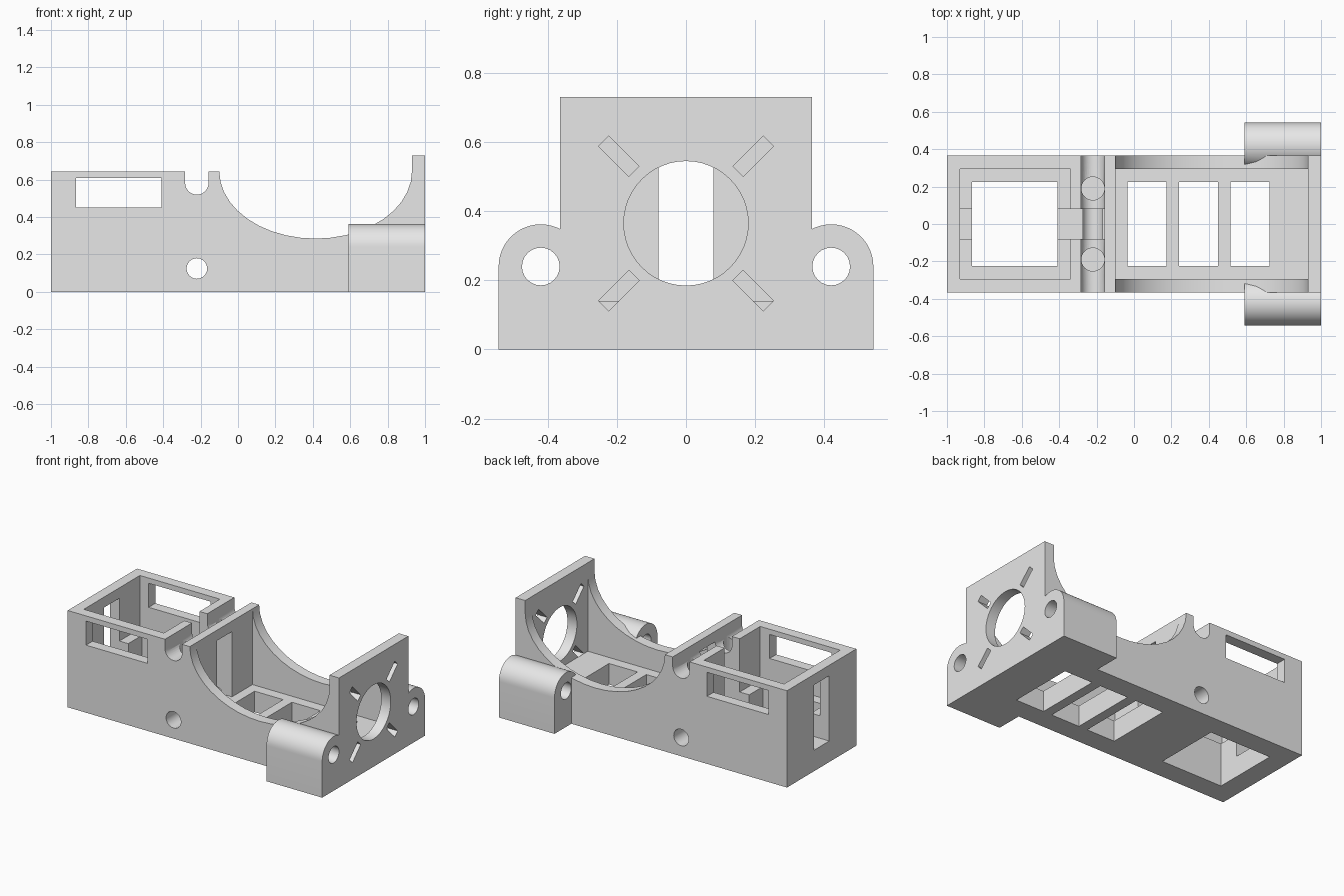
import bpy, bmesh
from math import sin, cos, pi, radians
from mathutils import Matrix, Vector

cube = bpy.data.objects.get("Cube")
if cube:
    bpy.data.objects.remove(cube, do_unlink=True)

grey = bpy.data.materials.new("plain grey")
grey.use_nodes = True
COLOUR = (0.8, 0.8, 0.8, 1)
grey.diffuse_color = COLOUR
grey.node_tree.nodes["Principled BSDF"].inputs["Base Color"].default_value = COLOUR


def arc(cx, cy, rx, ry, start, end, steps):
    angles = [radians(start + (end - start) * i / steps) for i in range(steps + 1)]
    return [(cx + rx * cos(a), cy + ry * sin(a)) for a in angles]


def prism(name, points, axis, low, high):
    """Extrude a 2D outline along an axis; the other two axes hold the outline."""
    place = {"x": lambda u, v, d: (d, u, v),
             "y": lambda u, v, d: (u, d, v),
             "z": lambda u, v, d: (u, v, d)}[axis]
    bm = bmesh.new()
    base = bm.faces.new([bm.verts.new(place(u, v, low)) for u, v in points])
    grown = bmesh.ops.extrude_face_region(bm, geom=[base])["geom"]
    shift = Vector(place(0, 0, high - low))
    bmesh.ops.translate(bm, vec=shift,
                        verts=[g for g in grown if isinstance(g, bmesh.types.BMVert)])
    bmesh.ops.recalc_face_normals(bm, faces=bm.faces)
    mesh = bpy.data.meshes.new(name)
    bm.to_mesh(mesh)
    bm.free()
    mesh.materials.append(grey)
    obj = bpy.data.objects.new(name, mesh)
    bpy.context.collection.objects.link(obj)
    return obj


def block(name, x0, x1, y0, y1, z0, z1):
    return prism(name, [(x0, y0), (x1, y0), (x1, y1), (x0, y1)], "z", z0, z1)


def rod(name, cu, cv, r, axis, low, high, steps=32):
    return prism(name, arc(cu, cv, r, r, 0, 360, steps)[:-1], axis, low, high)


def combine(target, other, operation):
    mod = target.modifiers.new(operation, "BOOLEAN")
    mod.operation = operation
    mod.solver = "EXACT"
    mod.object = other
    bpy.context.view_layer.objects.active = target
    bpy.ops.object.modifier_apply(modifier=mod.name)
    bpy.data.objects.remove(other, do_unlink=True)


# Main body: side outline with the saddle dip and the cross groove
outline = [(-1, 0), (1, 0), (1, 0.73), (0.93, 0.73)]
outline += arc(0.415, 0.645, 0.515, 0.36, 0, -180, 20)
outline += [(-0.1575, 0.645)]
outline += arc(-0.22, 0.5825, 0.0625, 0.0625, 0, -180, 16)
outline += [(-0.2825, 0.645), (-1, 0.645)]
body = prism("mount_body", outline, "y", -0.365, 0.365)

# Hollow front bay and stepped rear pocket
cuts = [block("bay", -0.1, 0.93, -0.295, 0.295, 0.14, 1),
        block("pocket", -0.93, -0.34, -0.295, 0.295, 0.29, 1),
        block("pocket_opening", -0.865, -0.41, -0.225, 0.225, -0.1, 0.5)]

# Three openings in the bay floor
for i in range(3):
    x = -0.035 + 0.275 * i
    cuts.append(block("floor_opening", x, x + 0.21, -0.225, 0.225, -0.1, 0.3))

# Side windows, cable slot and its open top
cuts += [block("side_window", -0.865, -0.41, -1, 1, 0.45, 0.61),
         block("cable_slot", -1.1, -0.05, -0.08, 0.08, 0.14, 0.575),
         block("slot_top", -0.38, -0.22, -0.08, 0.08, 0.4, 0.8)]

# Cross hole and two upright holes under the groove
cuts.append(rod("cross_hole", -0.22, 0.125, 0.055, "y", -1, 1, 24))
for side in (-1, 1):
    cuts.append(rod("upright_hole", -0.22, 0.19 * side, 0.062, "z", 0.29, 0.6))

# End plate: round opening with four radial slots
cuts.append(rod("round_opening", 0, 0.365, 0.18, "x", 0.9, 1.1, 48))
for k in range(4):
    turn = Matrix.Rotation(radians(45 + 90 * k), 2)
    corners = [(0.213, -0.021), (0.337, -0.021), (0.337, 0.021), (0.213, 0.021)]
    spun = [turn @ Vector(c) for c in corners]
    cuts.append(prism("radial_slot", [(p.x, p.y + 0.365) for p in spun], "x", 0.93, 1.1))

for cutter in cuts:
    combine(body, cutter, "DIFFERENCE")

# Side lugs with a lengthwise hole
for side in (-1, 1):
    shape = [(0.298, 0), (0.542, 0)] + arc(0.42, 0.24, 0.122, 0.122, 0, 180, 24)
    lug = prism("side_lug", [(side * y, z) for y, z in shape], "x", 0.59, 1)
    combine(body, lug, "UNION")
    combine(body, rod("lug_hole", side * 0.42, 0.24, 0.0545, "x", 0.5, 1.1, 24), "DIFFERENCE")

# Smooth the round surfaces, keep the edges crisp
bpy.ops.object.select_all(action="DESELECT")
body.select_set(True)
bpy.context.view_layer.objects.active = body
bpy.ops.object.shade_smooth_by_angle(angle=radians(30))
